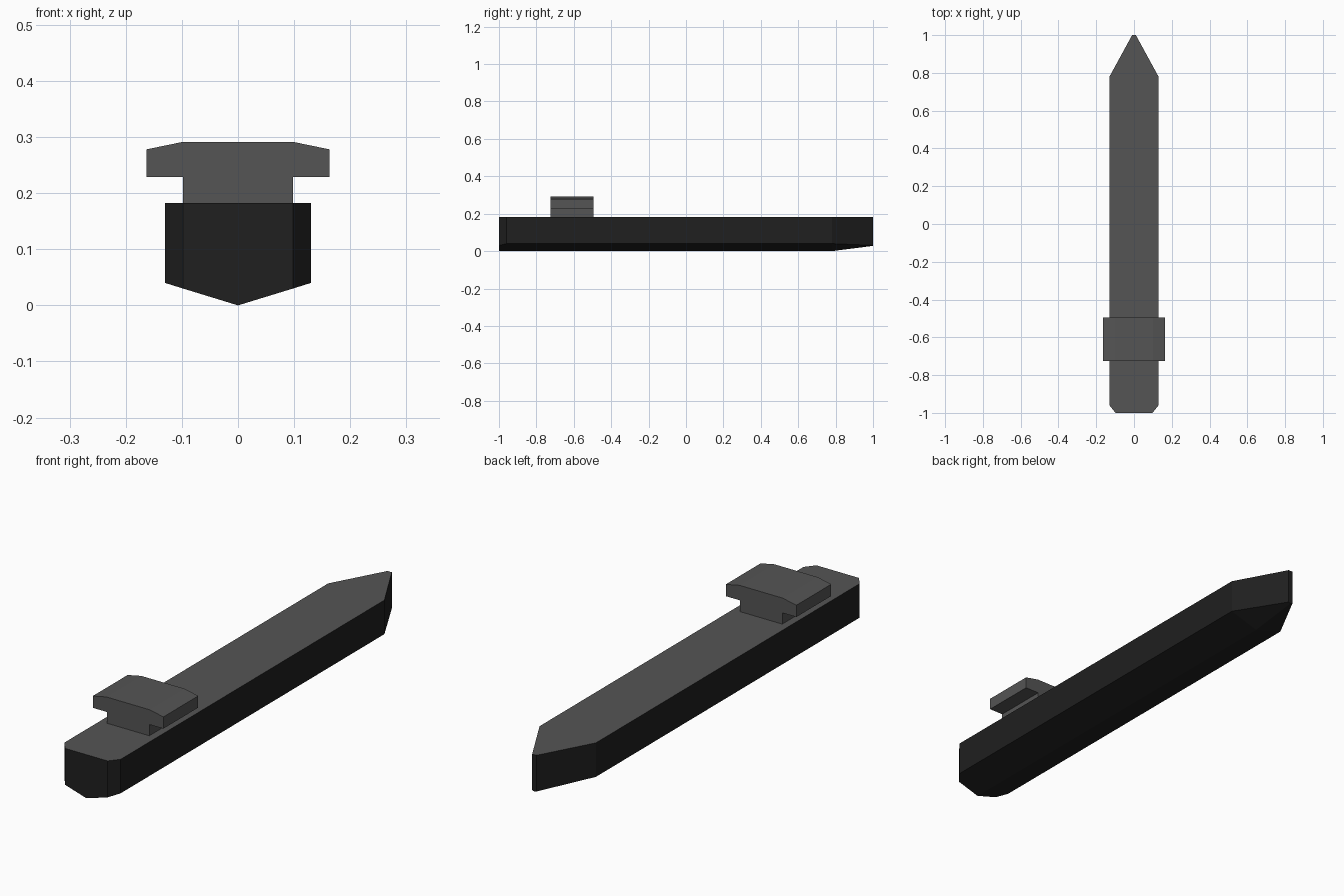
import bpy, bmesh

if "Cube" in bpy.data.objects:
    bpy.data.objects.remove(bpy.data.objects["Cube"])


def material(name, v):
    m = bpy.data.materials.new(name)
    m.diffuse_color = (v, v, v, 1)
    m.use_nodes = True
    m.node_tree.nodes["Principled BSDF"].inputs["Base Color"].default_value = m.diffuse_color
    return m


grey = material("dark_grey", 0.09)
black = material("black", 0.014)


def finish(name, bm, mats):
    bmesh.ops.recalc_face_normals(bm, faces=bm.faces)
    mesh = bpy.data.meshes.new(name)
    bm.to_mesh(mesh)
    bm.free()
    for m in mats:
        mesh.materials.append(m)
    ob = bpy.data.objects.new(name, mesh)
    bpy.context.collection.objects.link(ob)
    return ob


# Pointed bar: stations along y (y, half width, side bottom z, keel z)
stations = [(-1, 0.098, 0.03, 0), (-0.96, 0.13, 0.04, 0),
            (0.78, 0.13, 0.04, 0), (1, 0.01, 0.031, 0.028)]
TOP = 0.182
bm = bmesh.new()
rings = [[bm.verts.new(p) for p in ((-w, y, TOP), (-w, y, s), (0, y, k),
                                    (w, y, s), (w, y, TOP))]
         for y, w, s, k in stations]
for a, b in zip(rings, rings[1:]):
    for i in range(5):
        j = (i + 1) % 5
        f = bm.faces.new((a[i], a[j], b[j], b[i]))
        f.material_index = 1 if i == 4 else 0  # grey upper surface
bm.faces.new(rings[0])
bm.faces.new(rings[-1])
finish("pointed_bar", bm, [black, grey])

# T-shaped block: mirrored half profile extruded along y
half = [(0.098, TOP), (0.098, 0.229), (0.163, 0.229), (0.163, 0.278), (0.1, 0.291)]
profile = half + [(-x, z) for x, z in reversed(half)]
bm = bmesh.new()
face = bm.faces.new([bm.verts.new((x, -0.725, z)) for x, z in profile])
ext = bmesh.ops.extrude_face_region(bm, geom=[face], use_keep_orig=True)
bmesh.ops.translate(bm, vec=(0, 0.23, 0),
                    verts=[g for g in ext["geom"] if isinstance(g, bmesh.types.BMVert)])
finish("t_block", bm, [grey])
